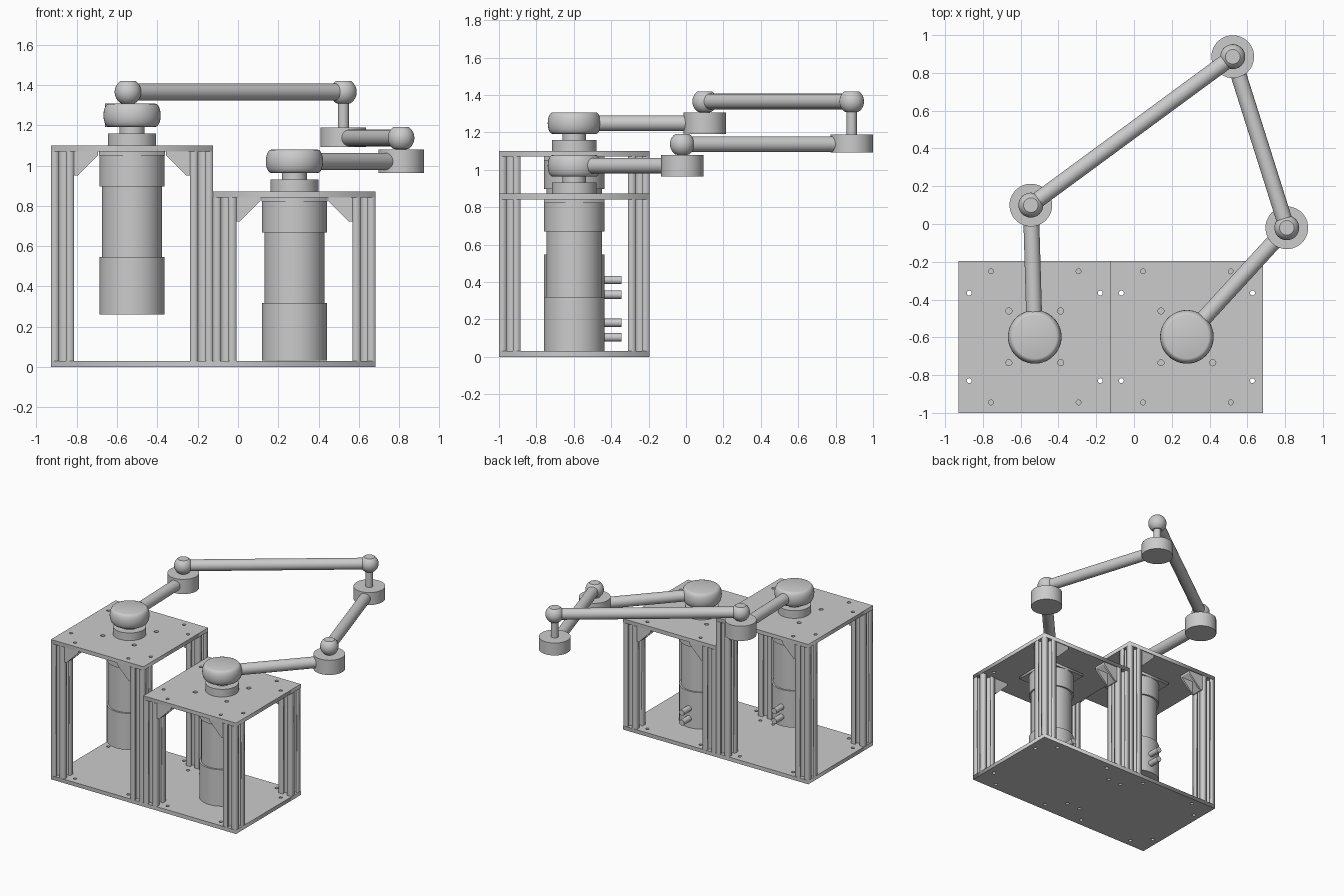
import bpy, bmesh, math
from mathutils import Vector, Matrix

if "Cube" in bpy.data.objects:
    bpy.data.objects.remove(bpy.data.objects["Cube"])

Y0, Y1 = -1.0, -0.195            # depth of the frame
YC = (Y0 + Y1) / 2
SIDE = Y1 - Y0
POST = 0.114


def finish(name, bm, smooth=False):
    bmesh.ops.remove_doubles(bm, verts=bm.verts, dist=1e-5)
    bmesh.ops.recalc_face_normals(bm, faces=bm.faces)
    me = bpy.data.meshes.new(name)
    bm.to_mesh(me)
    bm.free()
    ob = bpy.data.objects.new(name, me)
    bpy.context.collection.objects.link(ob)
    if smooth:
        bpy.ops.object.select_all(action='DESELECT')
        ob.select_set(True)
        bpy.context.view_layer.objects.active = ob
        bpy.ops.object.shade_smooth_by_angle(angle=math.radians(30))
    return ob


def extrude(name, loops, thick, matrix):
    """Fill an outline (with holes) and extrude it evenly about its plane."""
    cu = bpy.data.curves.new(name, 'CURVE')
    cu.dimensions, cu.fill_mode, cu.extrude = '2D', 'BOTH', thick / 2
    for loop in loops:
        sp = cu.splines.new('POLY')
        sp.points.add(len(loop) - 1)
        for p, c in zip(sp.points, loop):
            p.co = (c[0], c[1], 0, 1)
        sp.use_cyclic_u = True
    tmp = bpy.data.objects.new(name + "_outline", cu)
    me = tmp.to_mesh()
    bm = bmesh.new()
    bm.from_mesh(me)
    tmp.to_mesh_clear()
    bpy.data.objects.remove(tmp)
    bm.transform(matrix)
    return finish(name, bm)


def lathe(name, profile, x, y, z=0, seg=48):
    """Turn a (radius, height) profile around a vertical axis."""
    bm = bmesh.new()
    pts = [(0, profile[0][1])] + profile + [(0, profile[-1][1])]
    vs = [bm.verts.new((r, 0, h)) for r, h in pts]
    es = [bm.edges.new(e) for e in zip(vs, vs[1:])]
    bmesh.ops.spin(bm, geom=vs + es, cent=(0, 0, 0), axis=(0, 0, 1),
                   angle=2 * math.pi, steps=seg, use_duplicate=False)
    bm.transform(Matrix.Translation((x, y, z)))
    return finish(name, bm, True)


def rod(name, a, b, r, seg=32):
    a, b = Vector(a), Vector(b)
    d = b - a
    bm = bmesh.new()
    bmesh.ops.create_cone(bm, cap_ends=True, segments=seg, radius1=r, radius2=r, depth=d.length)
    bm.transform(Matrix.Translation((a + b) / 2) @ d.to_track_quat('Z', 'Y').to_matrix().to_4x4())
    return finish(name, bm, True)


def rect(x0, x1, y0, y1):
    return [(x0, y0), (x1, y0), (x1, y1), (x0, y1)]


def circle(x, y, r, n=20):
    return [(x + r * math.cos(2 * math.pi * i / n), y + r * math.sin(2 * math.pi * i / n)) for i in range(n)]


def screw_holes(cx):
    return [circle(cx + sx * a, YC + sy * b, 0.013)
            for sx in (-1, 1) for sy in (-1, 1) for a, b in ((0.232, 0.347), (0.347, 0.232))]


def at(x, y, z):
    return Matrix.Translation((x, y, z))


# slotted extrusion cross-section: one side, turned four times
h = POST / 2
side = [(h, h), (0.018, h), (0.018, h - 0.012), (0.032, h - 0.012), (0.013, 0.02)]
side += [(-x, y) for x, y in reversed(side[1:])]
post_outline = []
for k in range(4):
    c, s = math.cos(k * math.pi / 2), math.sin(k * math.pi / 2)
    post_outline += [(c * x - s * y, s * x + c * y) for x, y in side]

XL, XM, XR = -0.928, -0.123, 0.683
boxes = {"left": (XL, XM, 1.10), "right": (XM, XR, 0.872)}

# shared base plate
extrude("base_plate", [rect(XL, XR, Y0, Y1)] + screw_holes((XL + XM) / 2) + screw_holes((XM + XR) / 2),
        0.03, at(0, 0, 0.015))

for tag, (x0, x1, top) in boxes.items():
    cx = (x0 + x1) / 2
    # top plate with screw holes and shaft bore
    bolts = [circle(cx + sx * 0.137, YC + sy * 0.137, 0.016) for sx in (-1, 1) for sy in (-1, 1)]
    extrude(tag + "_top_plate", [rect(x0, x1, Y0, Y1)] + screw_holes(cx) + bolts, 0.03, at(0, 0, top - 0.015))
    zt = top - 0.03
    for sx in (-1, 1):
        for sy, row in ((-1, "front"), (1, "back")):
            px, py = cx + sx * (SIDE / 2 - h), YC + sy * (SIDE / 2 - h)
            label = f"{tag}_{row}_{'left' if sx < 0 else 'right'}"
            extrude(label + "_post", [post_outline, circle(0, 0, 0.009, 12)], zt - 0.03,
                    at(px, py, (zt + 0.03) / 2))
            # corner bracket: angle piece with two gussets
            up = Matrix.Rotation(math.pi / 2, 4, 'X')
            flip = lambda pts: [(-sx * x, y) for x, y in pts]
            angle = flip([(0, 0), (0.12, 0), (0.12, -0.018), (0.018, -0.018), (0.018, -0.12), (0, -0.12)])
            gusset = flip([(0, 0), (0.12, 0), (0.12, -0.018), (0.018, -0.12), (0, -0.12)])
            bx = px - sx * h
            extrude(label + "_bracket", [angle], 0.1, at(bx, py, zt) @ up)
            for g in (-1, 1):
                extrude(label + "_gusset", [gusset], 0.014, at(bx, py + g * 0.044, zt) @ up)
    # motor hanging below the plate
    extrude(tag + "_motor_flange", [rect(-0.163, 0.163, -0.163, 0.163)], 0.02, at(cx, YC, top - 0.04))
    lathe(tag + "_motor", [(0.162, -0.84), (0.162, -0.553), (0.149, -0.553), (0.149, -0.203),
                           (0.162, -0.203), (0.162, -0.05)], cx, YC, top)
    for dz in (-0.69, -0.768):
        rod(tag + "_connector", (cx, YC + 0.1, top + dz), (cx, -0.345, top + dz), 0.022, 20)
    # collar, neck and rounded hub
    lathe(tag + "_collar", [(0.119, 0), (0.119, 0.06), (0.062, 0.06), (0.062, 0.095)], cx, YC, top)
    arc = [(0.115 + 0.027 * math.cos(t), 0.149 + 0.058 * math.sin(t))
           for t in [math.radians(a) for a in range(-90, 91, 18)]]
    lathe(tag + "_hub", arc, cx, YC, top)


def ball(name, x, y, z):
    arc = [(0.066 * math.cos(math.radians(a)), 0.066 * math.sin(math.radians(a))) for a in range(-58, 59, 8)]
    return lathe(name, arc, x, y, z, 32)


def drum(name, x, y, z, half):
    return lathe(name, [(0.113, -half), (0.113, half)], x, y, z)


# linkage: two inner arms, two outer arms meeting at the tip
tip = (0.523, 0.886)
elbows = {"left": (-0.546, 0.1, 1.249), "right": (0.809, -0.02, 1.021)}
for tag, (ex, ey, ez) in elbows.items():
    x0, x1, top = boxes[tag]
    rod(tag + "_inner_arm", ((x0 + x1) / 2, YC, ez), (ex, ey, ez), 0.042)
    drum(tag + "_elbow_drum", ex, ey, ez, 0.058)
    rod(tag + "_elbow_pin", (ex, ey, ez), (ex, ey, ez + 0.1), 0.027)
    ball(tag + "_elbow_ball", ex, ey, ez + 0.116)
    rod(tag + "_outer_arm", (ex, ey, ez + 0.116), (*tip, ez + 0.116), 0.042)
drum("tip_drum", *tip, 1.14, 0.049)
rod("tip_pin", (*tip, 1.14), (*tip, 1.34), 0.027)
ball("tip_ball", *tip, 1.365)
